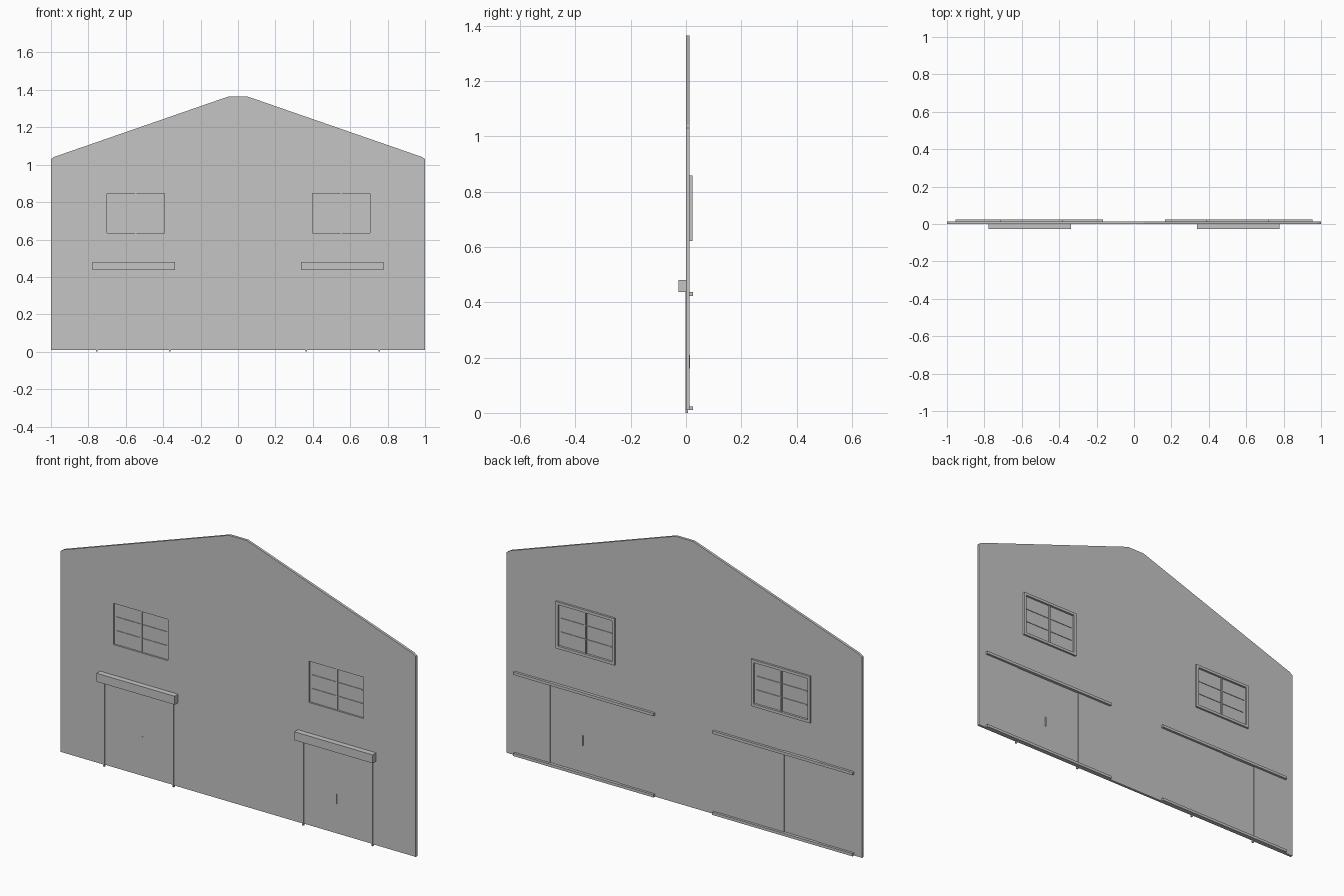
import bpy

cube = bpy.data.objects.get("Cube")
if cube:
    bpy.data.objects.remove(cube, do_unlink=True)

grey = bpy.data.materials.new("plain grey")
grey.use_nodes = True
colour = (0.56, 0.56, 0.56, 1)
grey.diffuse_color = colour
grey.node_tree.nodes["Principled BSDF"].inputs["Base Color"].default_value = colour


def make(name, verts, faces):
    mesh = bpy.data.meshes.new(name)
    mesh.from_pydata(verts, [], faces)
    mesh.materials.append(grey)
    obj = bpy.data.objects.new(name, mesh)
    bpy.context.scene.collection.objects.link(obj)
    return obj


def prism(name, outline, y0, y1):
    """Extrude an x-z outline (counter-clockwise from the front) along y."""
    n = len(outline)
    verts = [(x, y, z) for y in (y0, y1) for x, z in outline]
    faces = [tuple(range(n)), tuple(range(2 * n - 1, n - 1, -1))]
    faces += [(i, n + i, n + (i + 1) % n, (i + 1) % n) for i in range(n)]
    return make(name, verts, faces)


def box(name, x0, x1, y0, y1, z0, z1):
    return prism(name, [(x0, z0), (x1, z0), (x1, z1), (x0, z1)], y0, y1)


def frame(name, x0, x1, y0, y1, z0, z1, w):
    """Rectangular ring of four bars of width w."""
    box(name + "_bottom", x0, x1, y0, y1, z0, z0 + w)
    box(name + "_top", x0, x1, y0, y1, z1 - w, z1)
    box(name + "_side_a", x0, x0 + w, y0, y1, z0 + w, z1 - w)
    box(name + "_side_b", x1 - w, x1, y0, y1, z0 + w, z1 - w)


THICK = 0.013

# Gable wall with clipped eaves and ridge
half = [(1, 0.01), (1, 1.03), (0.982, 1.042), (0.05, 1.365)]
wall = prism("gable_wall", half + [(-x, z) for x, z in reversed(half)], 0, THICK)


def cut(x0, x1, z0, z1):
    cutter = box("opening_cutter", x0, x1, -0.1, 0.1, z0, z1)
    cutter.hide_render = True
    cutter.hide_set(True)
    mod = wall.modifiers.new("opening", "BOOLEAN")
    mod.operation = "DIFFERENCE"
    mod.solver = "EXACT"
    mod.object = cutter
    return cutter


cutters = []
for side, s in (("right", -1), ("left", 1)):
    # Window: opening, back frame, glass, mullion and glazing bars
    c = 0.55 * s + 0.003
    x0, x1, z0, z1 = c - 0.154, c + 0.154, 0.635, 0.845
    cutters.append(cut(x0, x1, z0, z1))
    name = side + "_window"
    frame(name + "_frame", x0 - 0.012, x1 + 0.012, THICK, 0.023, z0 - 0.014, z1 + 0.014, 0.014)
    box(name + "_glass", x0, x1, 0.009, 0.012, z0, z1)
    box(name + "_mullion", c - 0.004, c + 0.004, 0.005, 0.018, z0, z1)
    for i in (1, 2):
        z = z0 + i * (z1 - z0) / 3
        box(name + "_bar", x0 + 0.012, x1 - 0.012, 0.006, 0.015, z - 0.002, z + 0.002)

    # Sliding door: opening, two leaves, jambs and front handle
    c = 0.56 * s
    x0, x1, top = c - 0.195, c + 0.195, 0.44
    cutters.append(cut(x0, x1, -0.05, top))
    name = side + "_door"
    inner_back = THICK if s < 0 else 0.01
    box(name + "_leaf_a", x0, c, 0.002, 0.01, 0.01, top)
    box(name + "_leaf_b", c, x1, 0.002, inner_back, 0.01, top)
    for x in (x0, x1):
        box(name + "_jamb", x - 0.004, x + 0.004, -0.001, 0.008, 0, top)
    handle_x = 0.545 * s + 0.008
    box(name + "_handle", handle_x - 0.002, handle_x + 0.002, -0.001, 0.008, 0.16, 0.21)

    # Canopy box on the front, sliding rails on the back
    c = 0.557 * s
    box(side + "_canopy", c - 0.22, c + 0.22, -0.028, 0, 0.437, 0.48)
    c = 0.56 * s
    for label, z in (("top", 0.423), ("bottom", 0.01)):
        box(side + "_" + label + "_rail", c - 0.395, c + 0.395, 0.01, 0.025, z, z + 0.014)

# Handle on the back of one door
box("back_handle", 0.571, 0.575, 0.009, 0.015, 0.16, 0.21)

# Bake the openings into the wall and drop the cutters
bpy.context.view_layer.update()
evaluated = wall.evaluated_get(bpy.context.evaluated_depsgraph_get())
baked = bpy.data.meshes.new_from_object(evaluated)
wall.modifiers.clear()
wall.data = baked
for cutter in cutters:
    bpy.data.objects.remove(cutter, do_unlink=True)
